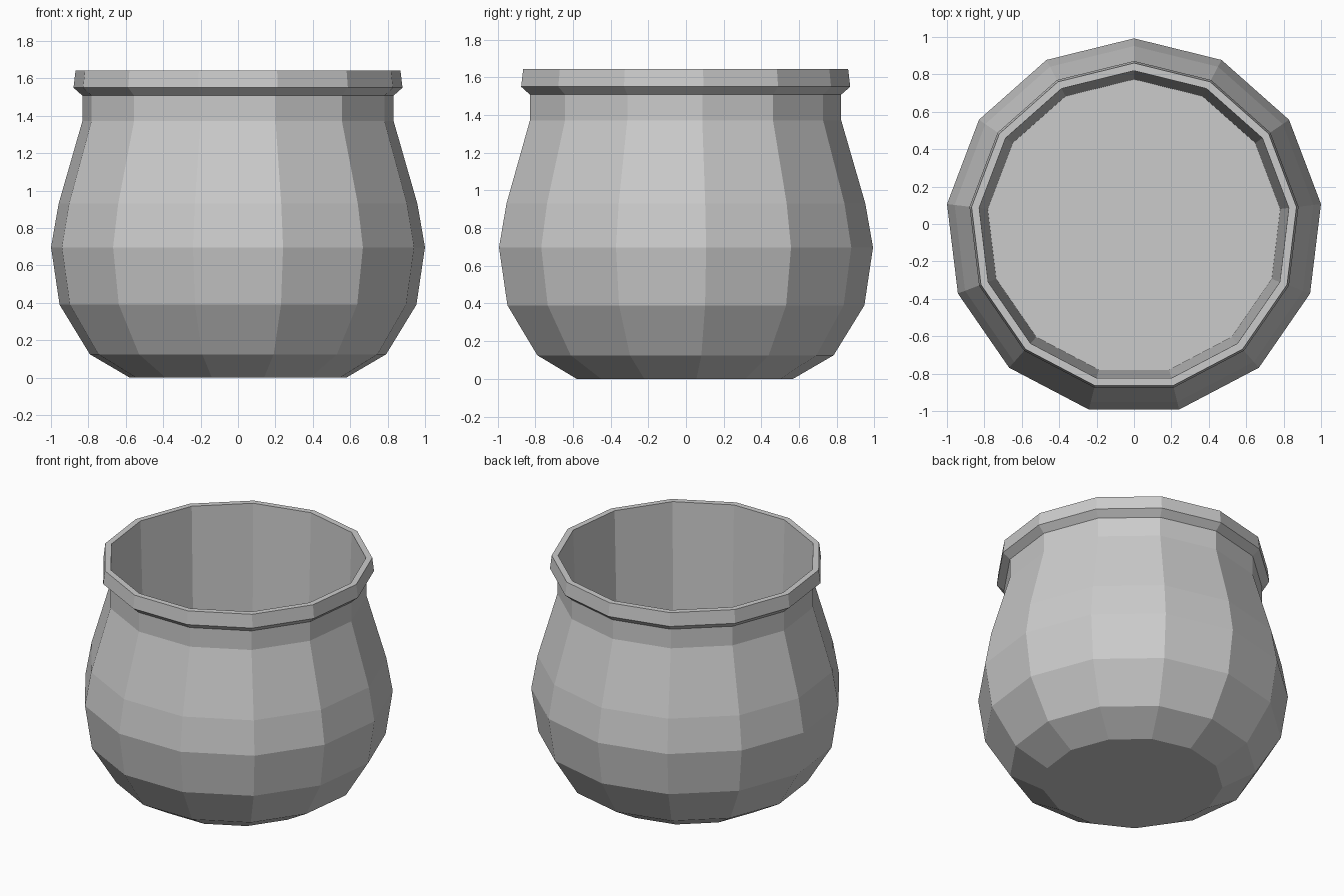
import bpy, bmesh, math

if "Cube" in bpy.data.objects:
    bpy.data.objects.remove(bpy.data.objects["Cube"])

SIDES = 13
AXIS_Y = -0.0145  # centres the bounds of the odd-sided shape

# (radius, height) from the base, up the outside, over the lip, down the inside
profile = [
    (0.583, 0.0), (0.798, 0.125), (0.961, 0.39), (1.007, 0.697),
    (0.966, 0.93), (0.838, 1.372), (0.838, 1.508),   # belly and neck
    (0.886, 1.55), (0.875, 1.643), (0.834, 1.643),   # rim
    (0.788, 0.14),                                   # inner wall to floor
]


def lathe(name, points):
    bm = bmesh.new()
    rings = []
    for r, z in points:
        ring = []
        for i in range(SIDES):
            a = math.pi / 2 + 2 * math.pi * i / SIDES
            ring.append(bm.verts.new((r * math.cos(a), AXIS_Y + r * math.sin(a), z)))
        rings.append(ring)
    for lo, hi in zip(rings, rings[1:]):
        for i in range(SIDES):
            j = (i + 1) % SIDES
            bm.faces.new((lo[i], lo[j], hi[j], hi[i]))
    # underside and inner floor
    bm.faces.new(rings[0][::-1])
    bm.faces.new(rings[-1])
    bmesh.ops.recalc_face_normals(bm, faces=bm.faces)
    mesh = bpy.data.meshes.new(name)
    bm.to_mesh(mesh)
    bm.free()
    obj = bpy.data.objects.new(name, mesh)
    bpy.context.collection.objects.link(obj)
    return obj


lathe("pot", profile)
